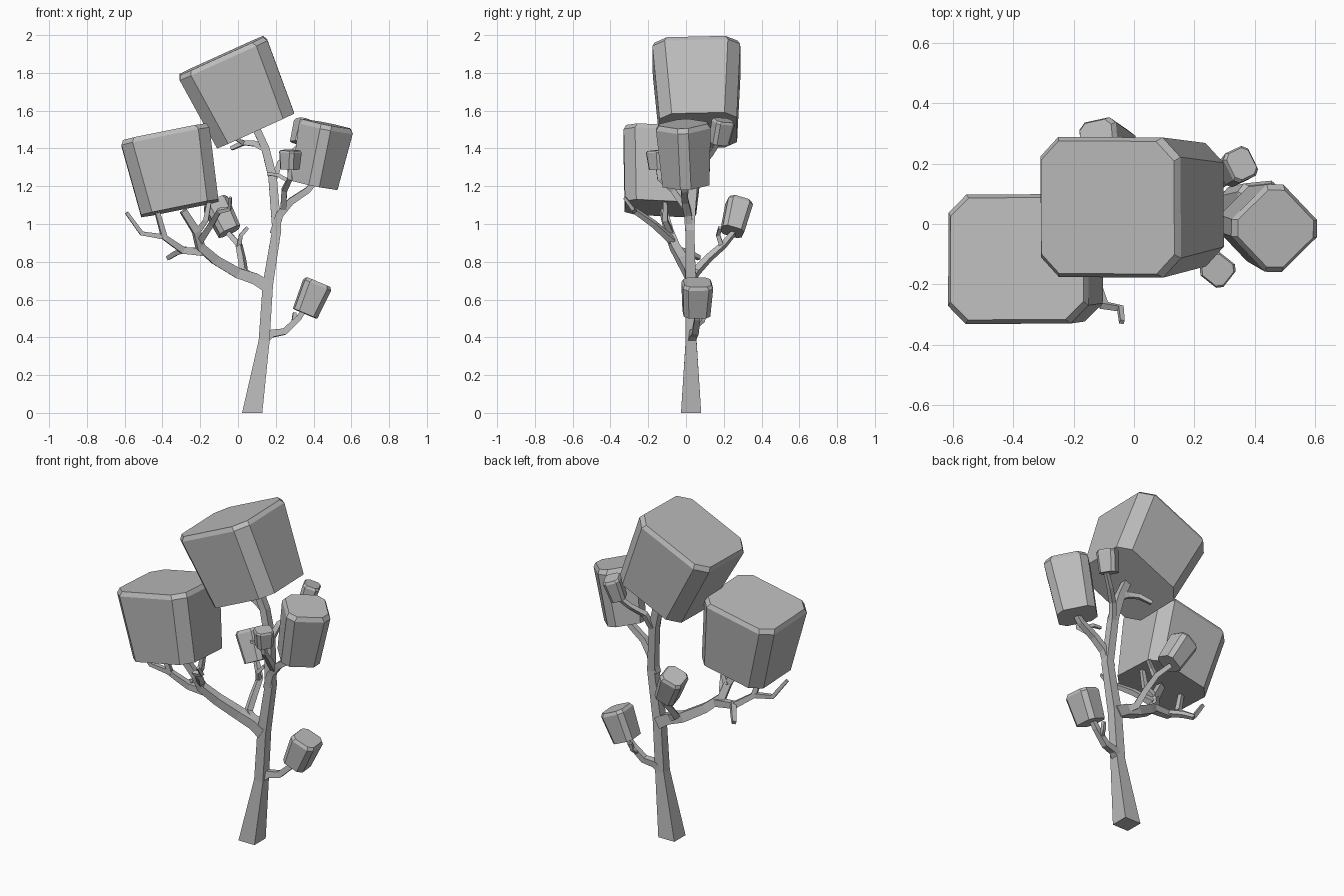
import bpy
import bmesh
from mathutils import Vector, Matrix

cube = bpy.data.objects.get("Cube")
if cube:
    bpy.data.objects.remove(cube, do_unlink=True)

# One plain grey for the whole tree
grey = bpy.data.materials.new("plain_grey")
grey.use_nodes = True
colour = (0.5, 0.5, 0.5, 1)
grey.diffuse_color = colour
grey.node_tree.nodes["Principled BSDF"].inputs["Base Color"].default_value = colour


def make_object(name, rings):
    """Skin a list of closed rings, cap both ends, flat shaded."""
    bm = bmesh.new()
    loops = [[bm.verts.new(p) for p in ring] for ring in rings]
    n = len(loops[0])
    for a, b in zip(loops, loops[1:]):
        for i in range(n):
            j = (i + 1) % n
            bm.faces.new((a[i], a[j], b[j], b[i]))
    bm.faces.new(loops[0][::-1])
    bm.faces.new(loops[-1])
    bmesh.ops.recalc_face_normals(bm, faces=bm.faces)
    mesh = bpy.data.meshes.new(name)
    bm.to_mesh(mesh)
    bm.free()
    mesh.materials.append(grey)
    obj = bpy.data.objects.new(name, mesh)
    bpy.context.collection.objects.link(obj)
    return obj


def branch(name, points, start, end=None, widths=None):
    """Square tapered limb through the points."""
    pts = [Vector(p) for p in points]
    last = len(pts) - 1
    end = end or start
    side, previous = None, None
    rings = []
    for i, p in enumerate(pts):
        d = (pts[min(i + 1, last)] - pts[max(i - 1, 0)]).normalized()
        if name == "trunk" and i == 0:
            d = Vector((0, 0, 1))
        if side is None:
            ref = Vector((0, 1, 0)) if abs(d.y) < 0.8 else Vector((1, 0, 0))
            side = ref - d * ref.dot(d)
        else:
            side = previous.rotation_difference(d) @ side
        side.normalize()
        previous = d
        other = d.cross(side)
        w = (widths[i] if widths else start + (end - start) * i / last) / 2
        rings.append([p + side * a * w + other * b * w
                      for a, b in ((1, 1), (-1, 1), (-1, -1), (1, -1))])
    return make_object(name, rings)


def foliage(name, bottom, top, width, depth, cut, turn=0, taper=0.88):
    """Chamfered block that widens to a thin bevelled lid."""
    bottom, top = Vector(bottom), Vector(top)
    axis = top - bottom
    h = axis.length
    rot = Vector((0, 0, 1)).rotation_difference(axis).to_matrix()
    rot = rot @ Matrix.Rotation(turn, 3, "Z")
    lid = min(0.025, h * 0.1)

    def ring(z, shrink, inset):
        x, y = width / 2 * shrink - inset, depth / 2 * shrink - inset
        corner = ((x, y - cut), (x - cut, y), (cut - x, y), (-x, y - cut),
                  (-x, cut - y), (cut - x, -y), (x - cut, -y), (x, cut - y))
        return [bottom + rot @ Vector((a, b, z)) for a, b in corner]

    return make_object(name, [ring(0, taper, 0), ring(h - lid, 1, 0),
                              ring(h, 1, lid * 0.5)])


# Trunk
branch("trunk", [(.075, .027, 0), (.138, .027, .38), (.158, .025, .68),
                 (.205, .02, .97), (.183, .04, 1.25), (.145, .05, 1.4), (.09, .05, 1.52)],
       0, widths=[.107, .058, .055, .048, .045, .042, .04])

# Low right limb
branch("low_right_branch", [(.14, .03, .39), (.18, .04, .42), (.245, .05, .43),
                            (.32, .06, .5), (.36, .06, .56)], .045, .025)
branch("low_right_twig", [(.28, .055, .46), (.295, .09, .49), (.3, .1, .53)], .022, .018)

# Left limb and its twigs
branch("left_branch", [(.155, .027, .67), (.09, .025, .71), (.0, .02, .74), (-.12, -.02, .81),
                       (-.2, -.06, .88), (-.22, -.09, .96), (-.29, -.12, 1.07)], .065, .035)
branch("left_outer_branch", [(-.17, -.04, .85), (-.29, -.05, .86), (-.39, -.09, .93),
                             (-.43, -.11, 1.07)], .042, .024)
branch("left_end_twig", [(-.38, -.09, .93), (-.51, -.1, .95), (-.59, -.12, 1.06)], .028, .018)
branch("left_low_twig", [(-.28, -.05, .865), (-.33, .02, .845), (-.37, .07, .82)], .03, .022)
branch("left_front_branch", [(-.2, -.07, .91), (-.14, -.17, 1.0), (-.1, -.27, 1.07),
                             (-.045, -.28, 1.08), (-.04, -.325, 1.14)], .035, .015)
branch("left_inner_twig", [(-.22, -.08, .95), (-.17, -.11, 1.02), (-.15, -.11, 1.13)], .032, .022)

# Rear limb
branch("rear_branch", [(.09, .027, .71), (.03, .055, .75), (.02, .12, .82), (.005, .2, .89),
                       (-.05, .25, .95)], .04, .025)
branch("rear_twig", [(.005, .19, .88), (.015, .17, .94), (.05, .18, .98)], .025, .018)

# Upper right limbs
branch("upper_right_branch", [(.19, .02, .95), (.22, .01, 1.05), (.28, -.005, 1.12),
                              (.37, -.01, 1.18), (.41, -.01, 1.23)], .045, .028)
branch("front_twig", [(.24, .0, 1.08), (.245, -.07, 1.18), (.275, -.14, 1.24),
                      (.275, -.15, 1.31)], .032, .022)
branch("front_side_twig", [(.265, -.12, 1.23), (.21, -.1, 1.26), (.155, -.1, 1.265)], .022, .015)
branch("rear_upper_twig", [(.185, .04, 1.22), (.22, .08, 1.32), (.28, .13, 1.37),
                           (.34, .17, 1.43)], .032, .022)

# Limb below the crown
branch("crown_branch", [(.14, .05, 1.4), (.09, .06, 1.425), (.03, .08, 1.43),
                        (-.035, .11, 1.4)], .035, .02)
branch("crown_twig", [(.03, .08, 1.43), (0, .06, 1.445), (-.01, .05, 1.5)], .025, .02)

# Foliage blocks
foliage("crown_foliage", (.093, .065, 1.495), (-.0875, .055, 1.892), .51, .465, .065)
foliage("left_foliage", (-.308, -.135, 1.083), (-.388, -.115, 1.482), .475, .43, .06)
foliage("right_foliage", (.405, 0, 1.205), (.47, -.015, 1.53), .245, .245, .04, turn=.77)
foliage("low_right_foliage", (.355, .055, .525), (.425, .06, .692), .15, .16, .025, turn=.1)
foliage("rear_foliage", (-.045, .245, .96), (-.125, .285, 1.12), .135, .135, .022, turn=.15)
foliage("small_front_foliage", (.275, -.145, 1.29), (.278, -.153, 1.39), .1, .1, .017, turn=.9)
foliage("small_rear_foliage", (.325, .175, 1.427), (.357, .2, 1.55), .095, .11, .017, turn=.45)
